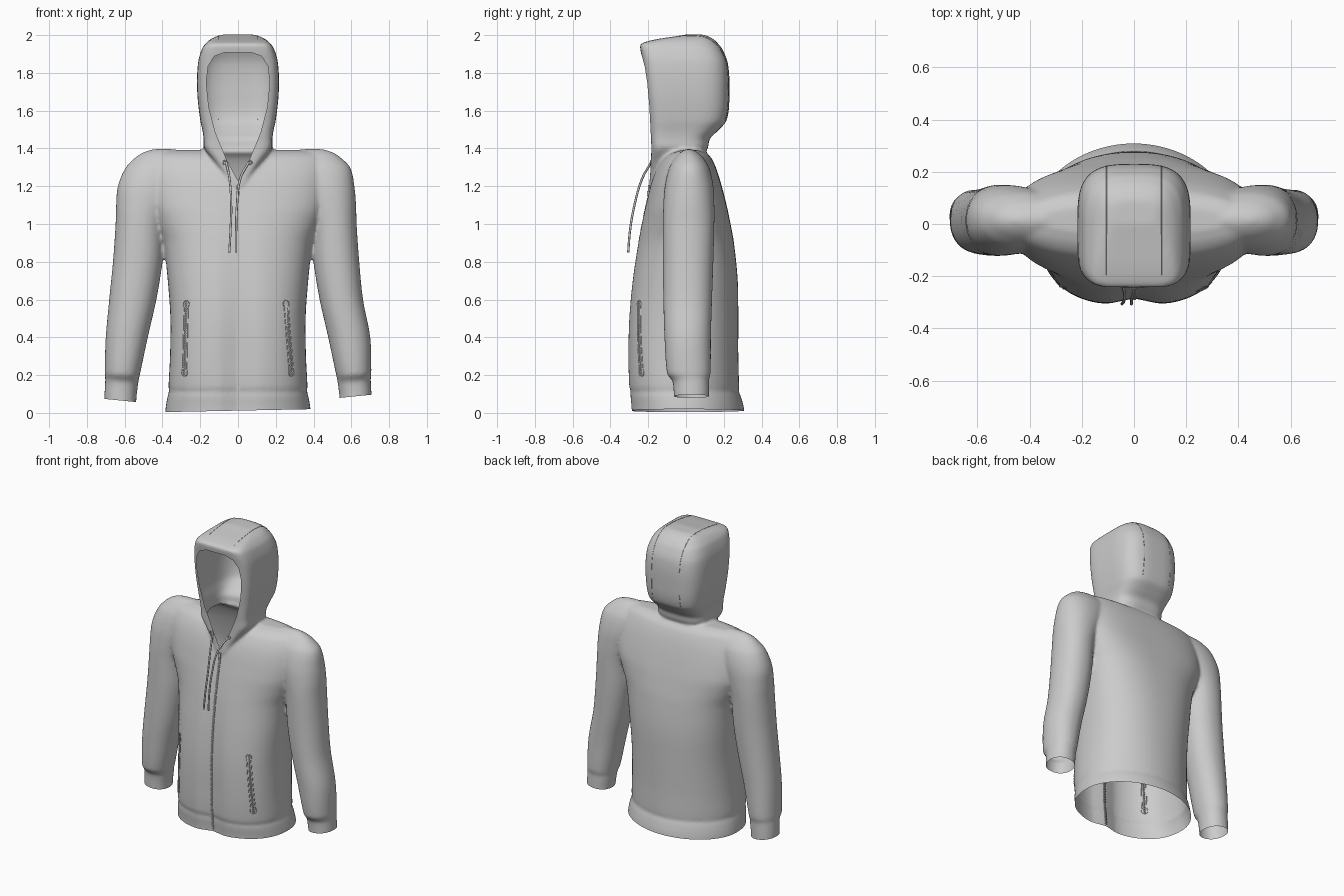
import bpy, bmesh, math
from mathutils import Vector
from mathutils.bvhtree import BVHTree

if "Cube" in bpy.data.objects:
    bpy.data.objects.remove(bpy.data.objects["Cube"])

C = bpy.context.scene.collection


def add_object(name, mesh):
    mesh.shade_smooth()
    ob = bpy.data.objects.new(name, mesh)
    C.objects.link(ob)
    return ob


def baked_mesh(ob):
    bpy.context.view_layer.update()
    deps = bpy.context.evaluated_depsgraph_get()
    mesh = bpy.data.meshes.new_from_object(ob.evaluated_get(deps))
    bpy.data.objects.remove(ob)
    return mesh


def smooth_rows(rows, sub=5):
    """Hermite interpolation of profile rows along z (first column)."""
    def slope(i):
        a, b = rows[max(i - 1, 0)], rows[min(i + 1, len(rows) - 1)]
        return [(q - p) / (b[0] - a[0]) for p, q in zip(a, b)]
    out = []
    for i in range(len(rows) - 1):
        p, q, m, n = rows[i], rows[i + 1], slope(i), slope(i + 1)
        h = q[0] - p[0]
        for k in range(sub):
            t = k / sub
            a, b = 2*t**3 - 3*t*t + 1, t**3 - 2*t*t + t
            c, d = 3*t*t - 2*t**3, t**3 - t*t
            out.append([a*p[j] + b*h*m[j] + c*q[j] + d*h*n[j] for j in range(len(p))])
    return out + [rows[-1]]


def loft(bm, rows, tilt=0.0, dip=0.0, sides=72):
    """Rows: z, x0, x1, y0, y1, front power, back power of a superellipse."""
    rings = []
    for z, x0, x1, y0, y1, pf, pb in smooth_rows(rows):
        ring, cx, cy = [], (x0 + x1) / 2, (y0 + y1) / 2
        for k in range(sides):
            a = 2 * math.pi * k / sides
            c, s = math.cos(a), math.sin(a)
            e = 2 / (pf if s < 0 else pb)
            x = cx + (x1 - x0) / 2 * math.copysign(abs(c) ** e, c)
            y = cy + (y1 - y0) / 2 * math.copysign(abs(s) ** e, s)
            if s < 0:
                y += dip * math.exp(-(x / 0.07) ** 2) * max(0, min(1, 1.3 - z))
            ring.append(bm.verts.new((x, y, z + tilt * (x - cx) * max(0, 1 - z / 0.5))))
        rings.append(ring)
    for r, q in zip(rings, rings[1:]):
        for k in range(sides):
            j = (k + 1) % sides
            bm.faces.new((r[k], r[j], q[j], q[k]))
    bm.faces.new(rings[0][::-1])
    bm.faces.new(rings[-1])


# Torso: z, half width, front y, back y, front power, back power
torso = [(z, -a, a, f, b, pf, pb) for z, a, f, b, pf, pb in [
    (-.08, .388, -.295, .315, 2.4, 1.95), (.02, .384, -.297, .308, 2.4, 1.95),
    (.095, .371, -.303, .288, 2.5, 2), (.113, .364, -.301, .279, 2.5, 2),
    (.135, .368, -.309, .281, 2.5, 2), (.3, .360, -.313, .277, 2.6, 2.1),
    (.5, .358, -.308, .277, 2.6, 2.2), (.7, .372, -.289, .274, 2.5, 2.3),
    (.9, .396, -.258, .254, 2.4, 2.5), (1.0, .432, -.238, .236, 2.4, 2.7),
    (1.1, .465, -.215, .215, 2.5, 2.9), (1.25, .475, -.175, .175, 2.5, 2.7),
    (1.34, .460, -.130, .140, 2.4, 2.4), (1.375, .43, -.085, .110, 2.4, 2.4),
    (1.392, .36, -.035, .07, 2.4, 2.4)]]
# Sleeve: z, inner x, outer x, front y, back y
sleeve = [r + (2.15, 2.15) for r in [
    (-.02, .540, .705, -.062, .120), (.08, .538, .707, -.064, .122),
    (.165, .528, .703, -.070, .122), (.18, .526, .703, -.080, .122),
    (.205, .520, .706, -.100, .130), (.4, .478, .700, -.114, .132),
    (.6, .432, .682, -.120, .138), (.8, .400, .662, -.122, .145),
    (1.0, .385, .648, -.122, .150), (1.1, .350, .645, -.120, .150),
    (1.2, .300, .636, -.112, .145), (1.3, .260, .594, -.088, .122),
    (1.355, .260, .540, -.055, .088), (1.38, .28, .50, -.03, .06),
    (1.397, .34, .45, 0, .03)]]
# Hood: flat front, rounded back
hood = [(z, -a, a, f, b, 6, 3.2) for z, a, f, b in [
    (1.20, .03, -.195, -.10), (1.26, .07, -.190, -.02), (1.33, .125, -.186, .06),
    (1.40, .178, -.184, .115), (1.45, .182, -.186, .125), (1.49, .187, -.190, .165),
    (1.55, .200, -.194, .216), (1.7, .216, -.209, .230), (1.85, .212, -.228, .222),
    (1.93, .190, -.242, .190), (1.955, .172, -.237, .170), (1.975, .150, -.17, .15),
    (1.993, .115, -.06, .12), (2.003, .08, 0, .09)]]

# Fuse torso, sleeves and hood into one garment surface
bm = bmesh.new()
loft(bm, torso, dip=.03)
loft(bm, [(z, a, b - (.02 if .5 < z < 1.3 else 0), *r) for z, a, b, *r in sleeve], tilt=.1)
loft(bm, [(z, -b, -a, *r) for z, a, b, *r in sleeve], tilt=-.1)
loft(bm, hood)
bmesh.ops.recalc_face_normals(bm, faces=bm.faces)
solid = bpy.data.meshes.new("garment_solid")
bm.to_mesh(solid)
bm.free()
ob = add_object("garment_solid", solid)
rm = ob.modifiers.new("fuse", 'REMESH')
rm.mode, rm.voxel_size = 'VOXEL', .01
sm = ob.modifiers.new("soften", 'SMOOTH')
sm.factor, sm.iterations = .5, 8
shell = baked_mesh(ob)
bm = bmesh.new()
bm.from_mesh(shell)


def cut(test, co, no, clear):
    faces = [f for f in bm.faces if test(f.calc_center_median())]
    geom = {v for f in faces for v in f.verts} | {e for f in faces for e in f.edges}
    bmesh.ops.bisect_plane(bm, geom=list(geom) + faces, dist=1e-5, plane_co=co,
                           plane_no=no, clear_outer=clear)


# Open the hem and both cuffs
cut(lambda c: abs(c.x) < .46 and c.z < .2, (0, 0, .012), (.02, 0, -1), True)
for s, z in ((-1, .066), (1, .088)):
    cut(lambda c: c.x * s > .46 and c.z < .22, (s * .625, 0, z), (s * .1, 0, -1), True)

# Face opening: slice along an egg-shaped outline, then remove the inside
half = [(.06, 1.34), (.12, 1.485), (.155, 1.62), (.168, 1.75), (.158, 1.835),
        (.125, 1.888), (.07, 1.908)]
outline = [(0, 1.23)] + half + [(-x, z) for x, z in half[::-1]]
planes = []
for (x0, z0), (x1, z1) in zip(outline, outline[1:] + outline[:1]):
    planes.append((Vector((x0, 0, z0)), Vector((z1 - z0, 0, x0 - x1)).normalized()))


def front(c):
    return c.y < -.06 and 1.2 < c.z < 1.94 and abs(c.x) < .19


for co, no in planes:
    cut(front, co, no, False)
inside = []
for f in bm.faces:
    c = f.calc_center_median()
    if front(c) and all((c - co).dot(no) < 0 for co, no in planes):
        inside.append(f)
bmesh.ops.delete(bm, geom=inside, context='FACES')
bm.to_mesh(shell)
tree = BVHTree.FromBMesh(bm)
bm.free()
add_object("hooded_jacket", shell)


def on_front(x, z):
    hit = tree.ray_cast(Vector((x, -1, z)), Vector((0, 1, 0)))[0]
    return hit if hit and hit.y < 0 else Vector((x, -.19, z))


def tube(name, pts, r, cyclic=False):
    cu = bpy.data.curves.new(name, 'CURVE')
    cu.dimensions, cu.bevel_depth, cu.bevel_resolution = '3D', r, 2
    cu.use_fill_caps = True
    sp = cu.splines.new('BEZIER')
    sp.bezier_points.add(len(pts) - 1)
    for b, p in zip(sp.bezier_points, pts):
        b.co = p
        b.handle_left_type = b.handle_right_type = 'AUTO'
    sp.use_cyclic_u, sp.resolution_u = cyclic, 6
    ob = bpy.data.objects.new(name + "_curve", cu)
    C.objects.link(ob)
    add_object(name, baked_mesh(ob))


def teeth(name, pts, size):
    tb = bmesh.new()
    for p in pts:
        made = bmesh.ops.create_cube(tb, size=1)["verts"]
        bmesh.ops.scale(tb, verts=made, vec=size)
        bmesh.ops.translate(tb, verts=made, vec=p)
    mesh = bpy.data.meshes.new(name)
    tb.to_mesh(mesh)
    tb.free()
    add_object(name, mesh)
    mesh.shade_flat()


# Front zipper with its pull tab
teeth("front_zipper", [on_front(0, .03 + .0115 * i) for i in range(103)], (.014, .010, .007))
teeth("zipper_pull", [on_front(0, 1.19 - .03 * i) + Vector((0, -.006, 0)) for i in range(2)],
      (.014, .008, .031))

# Slanted side pockets: thin raised rim with zipper teeth
for s, side in ((-1, "left"), (1, "right")):
    lean = .01 if s < 0 else .03
    line = [(s * (.284 - lean * i / 30), .2 + .013 * i) for i in range(31)]
    teeth(side + "_pocket_zipper", [on_front(x, z) for x, z in line], (.008, .008, .008))
    rim = [on_front(x - .011, z) for x, z in line[::3]]
    rim += [on_front(x + .011, z) for x, z in line[::-3]]
    tube(side + "_pocket_rim", rim, .0025, True)

# Drawstrings with eyelets
for side, xs in (("left", (-.062, -.045, -.036, -.04, -.046)),
                 ("right", (.055, .012, -.006, -.010, -.010))):
    path = zip(xs, (-.185, -.232, -.275, -.297, -.306), (1.325, 1.24, 1.09, .96, .85))
    tube(side + "_drawstring", list(path), .006)
    e = on_front(xs[0] + math.copysign(.008, xs[0]), 1.325)
    tube(side + "_eyelet", [e + Vector((.010 * math.cos(a), -.002, .010 * math.sin(a)))
                            for a in (0, 1.571, 3.142, 4.712)], .003, True)

# Fine seams running over the crown of the hood
for s, side in ((-1, "left"), (1, "right")):
    seam = []
    for k in range(24):
        a = math.radians(126 - 7 * k)
        hit = tree.ray_cast(Vector((s * .105, 0, 1.7)), Vector((0, math.cos(a), math.sin(a))))[0]
        if hit and hit.z > 1.47:
            seam.append(hit)
    tube(side + "_hood_seam", seam, .0015)
